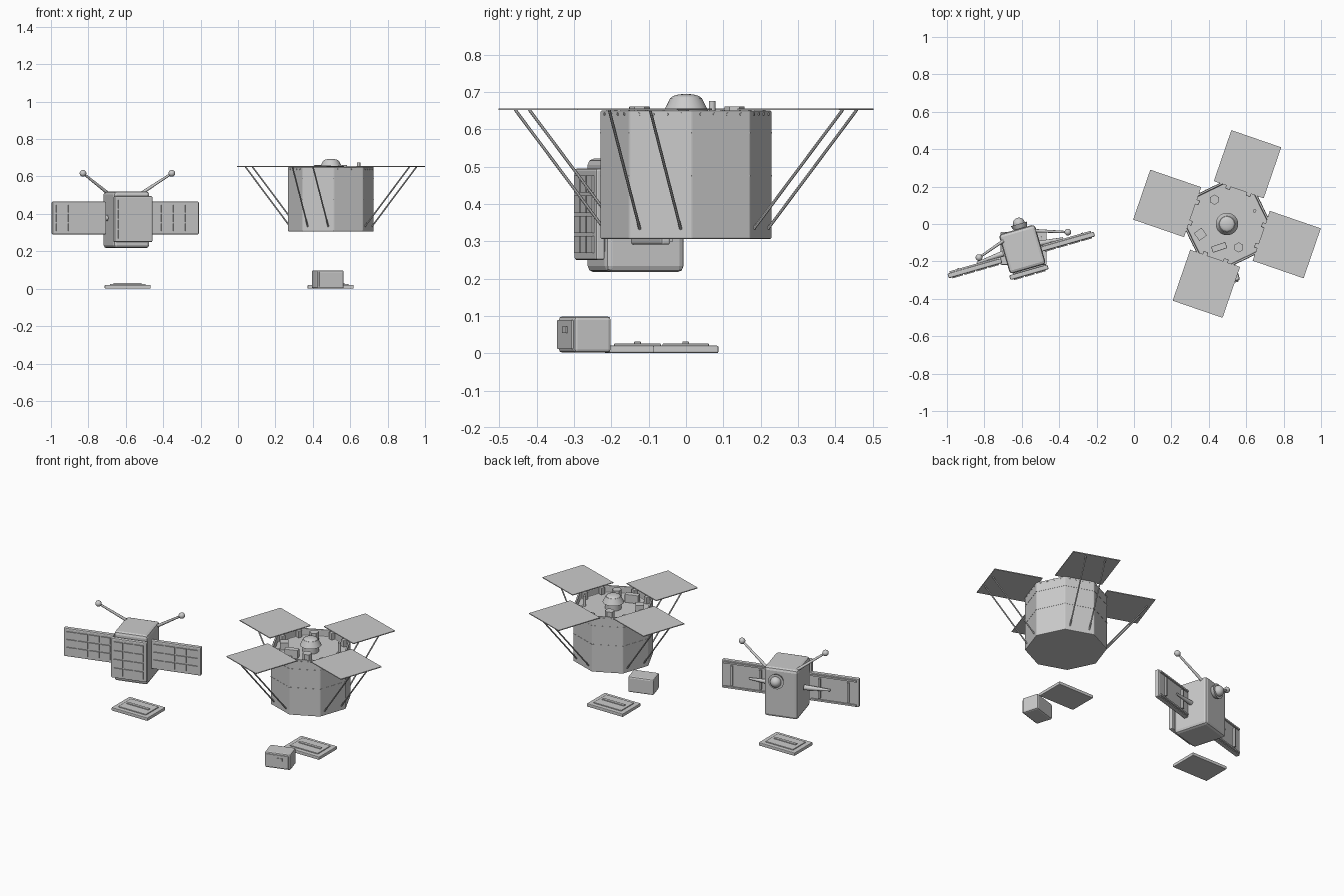
import bpy, bmesh
from math import radians, pi
from mathutils import Matrix, Vector

cube = bpy.data.objects.get("Cube")
if cube:
    bpy.data.objects.remove(cube, do_unlink=True)

GREY = bpy.data.materials.new("light_grey")
GREY.use_nodes = True
GREY.diffuse_color = (0.6, 0.6, 0.6, 1)
GREY.node_tree.nodes["Principled BSDF"].inputs["Base Color"].default_value = (0.6, 0.6, 0.6, 1)


def frame(x, y, z, degrees=0):
    return Matrix.Translation((x, y, z)) @ Matrix.Rotation(radians(degrees), 4, 'Z')


def finish(bm, name, matrix, bevel=0, smooth=False):
    mesh = bpy.data.meshes.new(name)
    bm.to_mesh(mesh)
    bm.free()
    mesh.materials.append(GREY)
    ob = bpy.data.objects.new(name, mesh)
    bpy.context.collection.objects.link(ob)
    ob.matrix_world = matrix
    if bevel:
        mod = ob.modifiers.new("bevel", 'BEVEL')
        mod.width = bevel
        mod.segments = 2
    if smooth:
        bpy.ops.object.select_all(action='DESELECT')
        ob.select_set(True)
        bpy.context.view_layer.objects.active = ob
        bpy.ops.object.shade_smooth_by_angle(angle=radians(40))
    return ob


def box(name, base, centre, size, bevel=0, turn=0):
    bm = bmesh.new()
    bmesh.ops.create_cube(bm, size=1)
    bmesh.ops.scale(bm, vec=size, verts=bm.verts)
    return finish(bm, name, base @ frame(*centre, turn), bevel)


def rod(name, base, a, b, r1, r2=None, sides=12):
    """Cylinder or cone running from point a to point b."""
    a, b = Vector(a), Vector(b)
    bm = bmesh.new()
    bmesh.ops.create_cone(bm, cap_ends=True, segments=sides, radius1=r1,
                          radius2=r1 if r2 is None else r2, depth=(b - a).length)
    turn = (b - a).to_track_quat('Z', 'Y').to_matrix().to_4x4()
    return finish(bm, name, base @ Matrix.Translation((a + b) / 2) @ turn, 0, sides > 8)


def ball(name, base, centre, r, flat=1):
    bm = bmesh.new()
    bmesh.ops.create_uvsphere(bm, u_segments=24, v_segments=12, radius=r)
    bmesh.ops.scale(bm, vec=(1, 1, flat), verts=bm.verts)
    return finish(bm, name, base @ Matrix.Translation(centre), 0, True)


def octagon(name, base, z0, z1, radius, recess=0):
    """Eight-sided prism with flats on the axes and an optional sunken deck."""
    bm = bmesh.new()
    bmesh.ops.create_cone(bm, cap_ends=True, segments=8, radius1=radius,
                          radius2=radius, depth=z1 - z0)
    if recess:
        bm.normal_update()
        top = [f for f in bm.faces if f.normal.z > 0.9]
        bmesh.ops.inset_region(bm, faces=top, thickness=0.012)
        wall = bmesh.ops.extrude_face_region(bm, geom=top)
        sunk = [v for v in wall["geom"] if isinstance(v, bmesh.types.BMVert)]
        bmesh.ops.delete(bm, geom=top, context='FACES_ONLY')
        bmesh.ops.translate(bm, vec=(0, 0, -recess), verts=sunk)
    return finish(bm, name, base @ frame(0, 0, (z0 + z1) / 2, 22.5), 0.004 if recess else 0)


def solar_panel(name, base, x, y, z, w, h, cols, rows):
    """Framed panel facing -y with a grid of raised cells."""
    box(name + "_frame", base, (x, y, z), (w, 0.026, h), 0.006)
    pw, ph = (w - 0.03) / cols, (h - 0.03) / rows
    for i in range(cols):
        for j in range(rows):
            cx = x + (i - (cols - 1) / 2) * pw
            cz = z + (j - (rows - 1) / 2) * ph
            box(name + "_cell", base, (cx, y - 0.015, cz), (pw - 0.008, 0.008, ph - 0.008))


# Small winged satellite: body and front panel
sat = frame(-0.597, -0.135, 0, 16)
box("satellite_body", sat, (0, 0, 0.369), (0.2, 0.22, 0.304), 0.017)
box("front_panel_mount", sat, (0, -0.112, 0.372), (0.17, 0.02, 0.2))
solar_panel("front_panel", sat, 0, -0.128, 0.372, 0.212, 0.245, 3, 4)

# Wings, back rails and booms on both sides
wings = sat @ Matrix.Translation((-0.014, -0.028, 0.378))
booms = sat @ Matrix.Translation((0.012, 0, 0))
for s in (-1, 1):
    solar_panel("wing", wings, s * 0.258, 0, 0, 0.298, 0.175, 4, 3)
    for dx in (0.175, 0.345):
        box("wing_rail", wings, (s * dx, 0.018, 0), (0.012, 0.014, 0.12))
    for dz in (-0.075, 0.075):
        box("wing_edge_rail", wings, (s * 0.258, 0.016, dz), (0.27, 0.012, 0.01))
    rod("wing_strut", wings, (s * 0.09, 0.034, 0), (s * 0.24, 0.024, 0), 0.016, 0.006)
    rod("antenna_boom", booms, (s * 0.085, 0.075, 0.505), (s * 0.247, 0.021, 0.617), 0.009, 0.006)
    ball("antenna_tip", booms, (s * 0.247, 0.021, 0.617), 0.018)

# Round sensor on the back of the small satellite
rod("sensor_ring", sat, (0.02, 0.105, 0.45), (0.02, 0.135, 0.45), 0.034, 0.046, 24)
ball("sensor_eye", sat, (0.02, 0.137, 0.45), 0.032)

# Large octagonal satellite with a sunken roof deck
hub = frame(0.497, 0.0, 0, -19)
octagon("octagon_body", hub, 0.306, 0.65, 0.23, 0.04)
for z in (0.475, 0.59):
    octagon("seam_band", hub, z - 0.002, z + 0.002, 0.2312)
rod("dome_stalk", hub, (0, 0, 0.608), (0, 0, 0.65), 0.046, sides=32)
rod("dome_base", hub, (0, 0, 0.648), (0, 0, 0.684), 0.06, 0.042, 32)
ball("dome_cap", hub, (0, 0, 0.682), 0.041, 0.3)

# Roof panels with hinges and paired struts
for k in range(4):
    side = hub @ Matrix.Rotation(k * pi / 2, 4, 'Z')
    box("roof_panel", side, (0.338, 0, 0.6535), (0.288, 0.282, 0.005))
    for t in (-0.058, 0.058):
        box("hinge_post", side, (0.19, t, 0.63), (0.026, 0.026, 0.044), 0.003)
        rod("panel_strut", side, (0.464, t, 0.652), (0.212, t, 0.333), 0.0042, sides=8)

# Bolts around the body just below the rim
for k in range(8):
    side = hub @ Matrix.Rotation(k * pi / 4, 4, 'Z')
    for t in (-0.06, -0.02, 0.02, 0.06):
        rod("rim_bolt", side, (0.21, t, 0.64), (0.215, t, 0.64), 0.004, sides=6)

# Instruments standing on the deck
world = Matrix.Identity(4)
for x, y in ((0.43, 0.13), (0.56, -0.125)):
    rod("hex_instrument", world, (x, y, 0.608), (x, y, 0.661), 0.027, sides=6)
box("long_instrument", world, (0.455, -0.125, 0.634), (0.08, 0.034, 0.052), 0.003, 19)
box("square_instrument", world, (0.355, -0.055, 0.63), (0.05, 0.05, 0.044), 0, 35)
rod("roof_peg", world, (0.645, 0.07, 0.608), (0.645, 0.07, 0.675), 0.009)

# Two ground plates
for x, y in ((-0.59, -0.13), (0.495, -0.001)):
    box("ground_plate", world, (x, y, 0.01), (0.246, 0.176, 0.02), 0.004)
    box("plate_top", world, (x, y, 0.021), (0.19, 0.125, 0.009), 0.002)
    box("plate_bar", world, (x, y, 0.027), (0.15, 0.018, 0.008), 0.002)

# Small box with a framed front
crate = frame(0.481, -0.275, 0, 17)
box("crate_body", crate, (0, 0.004, 0.05), (0.152, 0.104, 0.097), 0.009)
box("crate_front", crate, (0, -0.05, 0.05), (0.13, 0.008, 0.078), 0.002)
box("crate_slot", crate, (0.012, -0.055, 0.063), (0.036, 0.006, 0.018))
